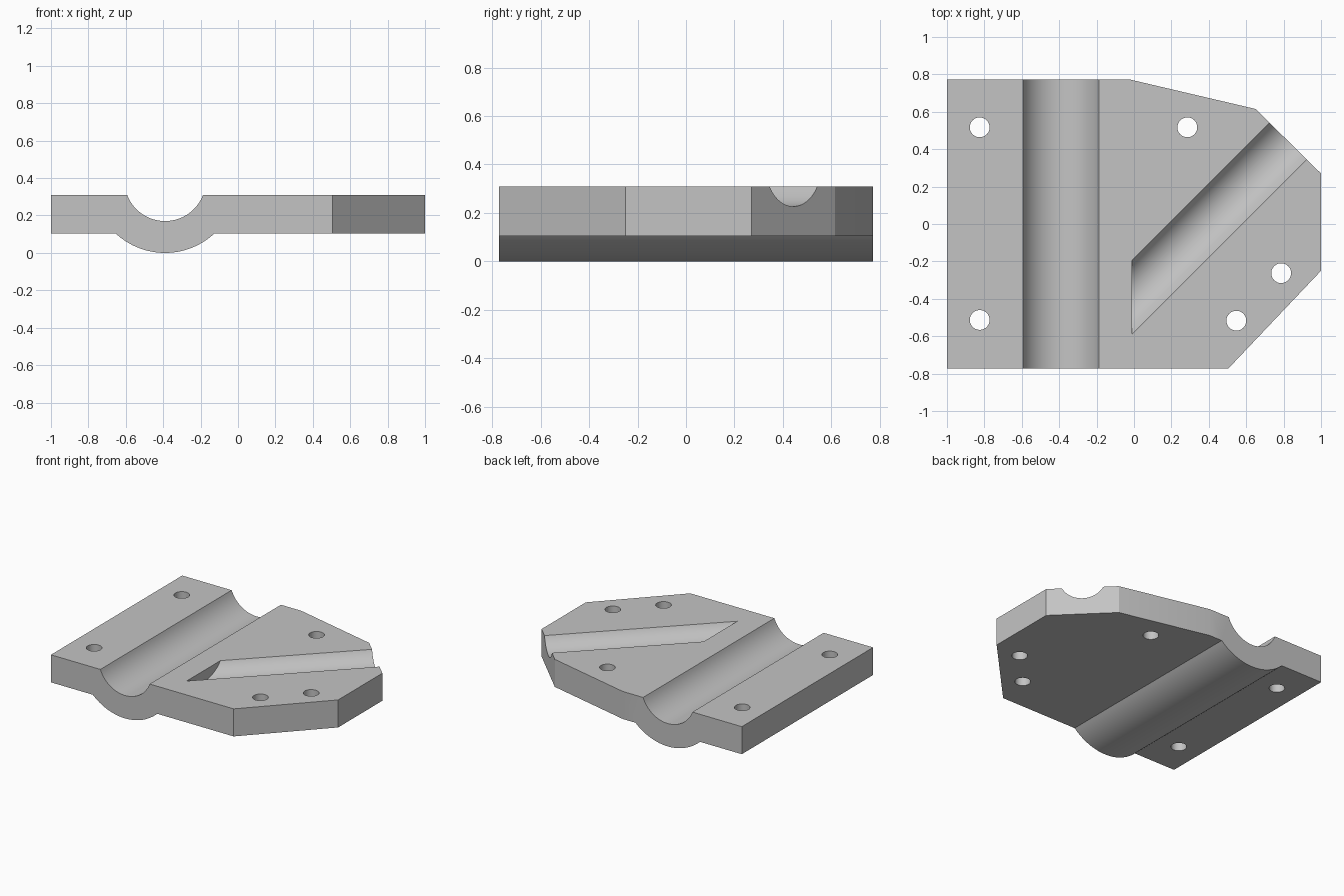
import bpy
import bmesh
from math import asin, acos, cos, sin, pi, radians
from mathutils import Matrix, Vector

if "Cube" in bpy.data.objects:
    bpy.data.objects.remove(bpy.data.objects["Cube"], do_unlink=True)

TOP, UNDER, HALF_Y = 0.31, 0.105, 0.772
AXIS_X, AXIS_Z = -0.39, 0.387      # shared height of both tube axes
R_OUTER, R_INNER, R_BRANCH = 0.387, 0.217, 0.16

grey = bpy.data.materials.new("plain grey")
grey.use_nodes = True
colour = (0.55, 0.55, 0.55, 1)
grey.diffuse_color = colour
grey.node_tree.nodes["Principled BSDF"].inputs["Base Color"].default_value = colour


def make_object(name, bm):
    bmesh.ops.recalc_face_normals(bm, faces=bm.faces)
    mesh = bpy.data.meshes.new(name)
    bm.to_mesh(mesh)
    bm.free()
    obj = bpy.data.objects.new(name, mesh)
    bpy.context.collection.objects.link(obj)
    return obj


def prism(name, points, direction):
    """Extrude a closed outline along a direction."""
    bm = bmesh.new()
    face = bm.faces.new([bm.verts.new(p) for p in points])
    moved = bmesh.ops.extrude_face_region(bm, geom=[face])["geom"]
    verts = [g for g in moved if isinstance(g, bmesh.types.BMVert)]
    bmesh.ops.translate(bm, verts=verts, vec=direction)
    return make_object(name, bm)


def lower_arc(radius, height, steps=32):
    """Points of the bottom arc of a tube, left to right, ending at a height."""
    half = acos((AXIS_Z - height) / radius)
    angles = [half * (2 * i / steps - 1) for i in range(steps + 1)]
    return [(AXIS_X + radius * sin(a), AXIS_Z - radius * cos(a)) for a in angles]


def cut(target, cutter, operation="DIFFERENCE"):
    cutter.hide_render = True
    mod = target.modifiers.new("cut", "BOOLEAN")
    mod.operation, mod.object, mod.solver = operation, cutter, "EXACT"
    bpy.context.view_layer.objects.active = target
    bpy.ops.object.modifier_apply(modifier=mod.name)
    bpy.data.objects.remove(cutter, do_unlink=True)


# Cross-section with the main channel and its rounded underside
section = [(-1.1, UNDER)] + lower_arc(R_OUTER, UNDER) + [(1.1, UNDER), (1.1, TOP)]
section += lower_arc(R_INNER, TOP)[::-1] + [(-1.1, TOP)]
plate = prism("clamp_plate", [(x, -1, z) for x, z in section], (0, 2, 0))

# Trim to the plan outline
outline = [(-1, -HALF_Y), (0.505, -HALF_Y), (1, -0.25), (1, 0.27),
           (0.65, 0.615), (-0.02, HALF_Y), (-1, HALF_Y)]
cut(plate, prism("outline_cutter", [(x, y, -0.5) for x, y in outline], (0, 0, 1)),
    "INTERSECT")

# Diagonal branch channel, ending at an upright wall
bm = bmesh.new()
bmesh.ops.create_cone(bm, cap_ends=True, segments=80, radius1=R_BRANCH,
                      radius2=R_BRANCH, depth=4)
turn = Matrix.Rotation(radians(45), 4, "Z") @ Matrix.Rotation(pi / 2, 4, "Y")
bmesh.ops.transform(bm, matrix=Matrix.Translation((0, -0.381, AXIS_Z)) @ turn,
                    verts=bm.verts)
geom = bm.verts[:] + bm.edges[:] + bm.faces[:]
sliced = bmesh.ops.bisect_plane(bm, geom=geom, plane_co=(-0.01, 0, 0),
                                plane_no=(1, 0, 0), clear_inner=True)
rim = [g for g in sliced["geom_cut"] if isinstance(g, bmesh.types.BMEdge)]
bmesh.ops.contextual_create(bm, geom=rim)
cut(plate, make_object("branch_cutter", bm))

# Bolt holes
for x, y in [(-0.825, 0.517), (-0.825, -0.513), (0.285, 0.517),
             (0.787, -0.263), (0.547, -0.517)]:
    bm = bmesh.new()
    bmesh.ops.create_cone(bm, cap_ends=True, segments=40, radius1=0.053,
                          radius2=0.053, depth=2)
    bmesh.ops.translate(bm, verts=bm.verts, vec=(x, y, 0))
    cut(plate, make_object("hole_cutter", bm))

# Colour and shading
plate.data.materials.clear()
plate.data.materials.append(grey)
for face in plate.data.polygons:
    face.material_index = 0
bpy.ops.object.select_all(action="DESELECT")
plate.select_set(True)
bpy.context.view_layer.objects.active = plate
bpy.ops.object.shade_smooth_by_angle(angle=radians(20))
